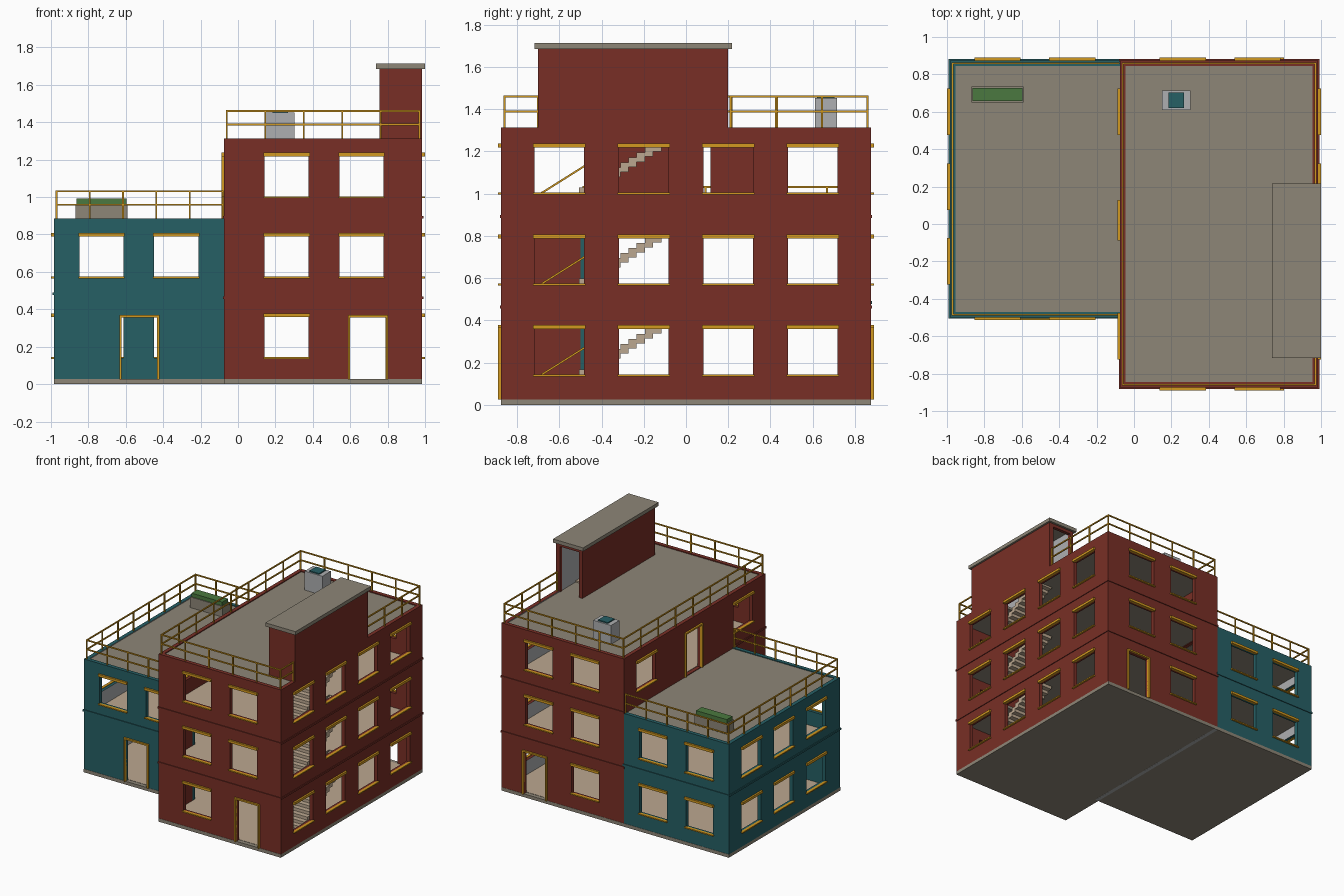
import bpy, bmesh
from mathutils import Vector

cube = bpy.data.objects.get("Cube")
if cube:
    bpy.data.objects.remove(cube)


def material(name, r, g, b):
    m = bpy.data.materials.new(name)
    m.use_nodes = True
    m.diffuse_color = (r, g, b, 1)
    m.node_tree.nodes["Principled BSDF"].inputs["Base Color"].default_value = (r, g, b, 1)
    return m


RED = material("brick red", 0.19, 0.028, 0.019)
TEAL = material("deep teal", 0.019, 0.115, 0.13)
STONE = material("roof stone", 0.27, 0.24, 0.185)
AMBER = material("amber trim", 0.65, 0.32, 0.014)
BEIGE = material("floor beige", 0.50, 0.39, 0.28)
GREY = material("light grey", 0.42, 0.43, 0.44)
GREEN = material("plant green", 0.07, 0.19, 0.05)


def place(axis, w, u, v):
    return {"x": (w, u, v), "y": (u, w, v), "z": (u, v, w)}[axis]


def finish(bm, name, *mats):
    bmesh.ops.recalc_face_normals(bm, faces=bm.faces)
    mesh = bpy.data.meshes.new(name)
    bm.to_mesh(mesh)
    bm.free()
    for m in mats:
        mesh.materials.append(m)
    obj = bpy.data.objects.new(name, mesh)
    bpy.context.collection.objects.link(obj)
    return obj


def add_box(bm, a, b):
    a, b = Vector(a), Vector(b)
    verts = bmesh.ops.create_cube(bm, size=1)["verts"]
    for v in verts:
        v.co = (a + b) / 2 + v.co * Vector(abs(c) for c in b - a)


def box(name, a, b, mat):
    bm = bmesh.new()
    add_box(bm, a, b)
    return finish(bm, name, mat)


def add_beam(bm, p, q, size=0.009):
    p, q = Vector(p), Vector(q)
    rot = (q - p).to_track_quat("Z", "Y")
    for v in bmesh.ops.create_cube(bm, size=1)["verts"]:
        c = Vector((v.co.x * size, v.co.y * size, v.co.z * ((q - p).length + size)))
        v.co = (p + q) / 2 + rot @ c


def panel(name, axis, w, u, v, holes, main, low=None, high=None):
    """Slab across an axis with rectangular holes; low and high colour its two sides."""
    us = sorted({*u, *(c for h in holes for c in h[:2])})
    vs = sorted({*v, *(c for h in holes for c in h[2:])})
    bm = bmesh.new()
    for u0, u1 in zip(us, us[1:]):
        for v0, v1 in zip(vs, vs[1:]):
            cu, cv = (u0 + u1) / 2, (v0 + v1) / 2
            if not any(h[0] < cu < h[1] and h[2] < cv < h[3] for h in holes):
                corners = ((u0, v0), (u1, v0), (u1, v1), (u0, v1))
                bm.faces.new([bm.verts.new(place(axis, w[0], *c)) for c in corners])
    bmesh.ops.remove_doubles(bm, verts=bm.verts, dist=1e-5)
    ext = bmesh.ops.extrude_face_region(bm, geom=bm.faces[:], use_keep_orig=True)["geom"]
    bmesh.ops.translate(bm, vec=place(axis, w[1] - w[0], 0, 0),
                        verts=[e for e in ext if isinstance(e, bmesh.types.BMVert)])
    bmesh.ops.recalc_face_normals(bm, faces=bm.faces)
    k = "xyz".index(axis)
    for f in bm.faces:
        f.material_index = 1 if f.normal[k] < -0.5 else 2 if f.normal[k] > 0.5 else 0
    return finish(bm, name, main, low or main, high or main)


FLOORS = (0.025, 0.455, 0.885)
T = 0.03          # wall thickness
X, XM, Y, YT = 0.985, -0.075, 0.875, -0.5
RED_TOP, TEAL_TOP = 1.312, 0.886
trim = bmesh.new()


def trim_box(axis, w, sign, u0, u1, v0, v1, out=0.014):
    add_box(trim, place(axis, w - sign * 0.008, u0, v0), place(axis, w + sign * out, u1, v1))


def window(axis, w, sign, c, f):
    a, b, lo, hi = c - 0.118, c + 0.118, f + 0.115, f + 0.336
    trim_box(axis, w, sign, a - 0.006, b + 0.006, hi - 0.003, hi + 0.016)
    trim_box(axis, w, sign, a - 0.006, b + 0.006, lo - 0.005, lo + 0.004)
    return (a, b, lo, hi)


def door(axis, w, sign, c, f):
    a, b, hi = c - 0.095, c + 0.095, f + 0.332
    for s in (a - 0.012, b):
        trim_box(axis, w, sign, s, s + 0.012, f, hi)
    trim_box(axis, w, sign, a - 0.012, b + 0.012, hi, hi + 0.012)
    return (a, b, f, hi)


# Tall block walls
RX, TX, WY = (0.26, 0.66), (-0.73, -0.33), (-0.6, -0.2, 0.2, 0.6)
for name, s in (("tall_front_wall", -1), ("tall_back_wall", 1)):
    w = s * Y
    holes = [window("y", w, s, c, f) for f in FLOORS for c in RX if (c, f) != (RX[1], FLOORS[0])]
    holes.append(door("y", w, s, 0.695, FLOORS[0]))
    panel(name, "y", (w, w - s * T), (XM, X), (0.025, RED_TOP), holes, RED)
holes = [window("x", X, 1, c, f) for f in FLOORS for c in WY]
panel("tall_right_wall", "x", (X - T, X), (T - Y, Y - T), (0.025, RED_TOP), holes, RED, low=GREY)
holes = [window("x", XM, -1, c, FLOORS[2]) for c in (-0.6, 0.6)]
holes += [door("x", XM, -1, 0.02, FLOORS[2]), (YT, Y - T, 0.025, 0.86)]
panel("tall_left_wall", "x", (XM, XM + T), (T - Y, Y - T), (0.025, RED_TOP), holes, RED)

# Low block walls
holes = [window("y", YT, -1, c, FLOORS[1]) for c in TX] + [door("y", YT, -1, -0.527, FLOORS[0])]
panel("low_front_wall", "y", (YT, YT + T), (-X, XM + T), (0.025, TEAL_TOP), holes, TEAL)
holes = [window("y", Y, 1, c, f) for f in FLOORS[:2] for c in TX]
panel("low_back_wall", "y", (Y - T, Y), (-X, XM), (0.025, TEAL_TOP), holes, TEAL)
holes = [window("x", -X, -1, c, f) for f in FLOORS[:2] for c in WY[1:]]
panel("low_left_wall", "x", (-X, T - X), (YT + T, Y - T), (0.025, TEAL_TOP), holes, TEAL, high=GREY)
finish(trim, "window_and_door_trim", AMBER)

# Foundation, floors and roofs
box("tall_foundation", (XM, -Y - 0.002, 0), (X, Y + 0.002, 0.026), STONE)
box("low_foundation", (-X, YT - 0.002, 0), (XM, Y + 0.002, 0.026), STONE)
box("foundation_joint", (XM, YT, -0.0005), (XM + T, Y, 0.005), GREY)
well = (0.79, X - T, -0.45, 0.0)
tall_u, tall_v = (XM + T, X - T), (T - Y, Y - T)
low_u, low_v = (T - X, XM + T), (YT + T, Y - T)
for i, f in enumerate(FLOORS):
    panel(f"tall_floor_{i}", "z", (f - 0.02, f + 0.003), tall_u, tall_v, [well] if i else [], STONE, high=BEIGE)
for i, f in enumerate(FLOORS[:2]):
    panel(f"low_floor_{i}", "z", (f - 0.02, f + 0.003), low_u, low_v, [], STONE, high=BEIGE)
panel("tall_roof", "z", (1.285, 1.305), tall_u, tall_v, [well], STONE)
panel("low_roof", "z", (0.858, 0.88), (T - X, XM), low_v, [], STONE)

# Storey bands
for name, mat, heights, strips in (
        ("tall_band", RED, (0.455, 0.885), ((XM, X, -Y, -Y), (XM, X, Y, Y), (X, X, -Y, Y), (XM, XM, -Y, YT))),
        ("low_band", TEAL, (0.477,), ((-X, XM, YT, YT), (-X, XM, Y, Y), (-X, -X, YT, Y)))):
    bm = bmesh.new()
    for z in heights:
        for x0, x1, y0, y1 in strips:
            add_box(bm, (x0 - 0.006, y0 - 0.006, z), (x1 + 0.006, y1 + 0.006, z + 0.014))
    finish(bm, name, mat)

# Stairs with handrails
N, Y0, Y1, RISE = 18, -0.70, 0.0, 0.43
run, step = (Y1 - Y0) / N, RISE / N
for i, f in enumerate(FLOORS):
    bm, rail = bmesh.new(), bmesh.new()
    for k in range(N):
        top = f + (k + 1) * step
        add_box(bm, (0.80, Y0 + k * run, max(f, top - 0.045)), (X - T, Y0 + (k + 1) * run, top))
    finish(bm, f"stair_flight_{i}", BEIGE)
    start, end = Vector((0.793, Y0 + 0.02, f)), Vector((0.793, Y1 - 0.06, f + RISE - 0.04))
    up = Vector((0, 0, 0.12))
    add_beam(rail, start + up, end + up)
    for p in (start, end):
        add_beam(rail, p, p + up)
    finish(rail, f"stair_handrail_{i}", AMBER)

# Stair house on the roof
SX, S0, S1, SZ = 0.757, -0.70, 0.20, 1.69
base = RED_TOP - 0.01
panel("stair_house_right", "x", (X - T, X), (S0, S1), (base, SZ), [], RED, low=GREY)
panel("stair_house_left", "x", (SX, SX + 0.025), (S0, S1), (base, SZ), [], RED, high=GREY)
panel("stair_house_front", "y", (S0, S0 + 0.025), (SX + 0.025, X - T), (base, SZ), [], RED, high=GREY)
panel("stair_house_back", "y", (S1 - 0.025, S1), (SX + 0.025, X - T), (base, SZ),
      [(SX + 0.03, X - T - 0.005, base, SZ - 0.03)], RED, low=GREY)
box("stair_house_roof", (SX - 0.018, S0 - 0.017, 1.685), (1.0, S1 + 0.017, 1.713), STONE)


def railing(name, z, runs):
    bm = bmesh.new()
    for p, q, n in runs:
        p, q = Vector((*p, z)), Vector((*q, z))
        for h in (0.076, 0.148):
            up = Vector((0, 0, h))
            add_beam(bm, p + up, q + up)
        for i in range(n + 1):
            c = p.lerp(q, i / n)
            add_beam(bm, c, c + up)
    finish(bm, name, AMBER)


# Roof railings
l, r, e = XM + 0.015, X - 0.015, Y - 0.015
railing("tall_roof_railing", RED_TOP, [((l, -e), (r, -e), 5), ((l, e), (r, e), 5), ((l, -e), (l, e), 8),
                                       ((r, -e), (r, S0), 1), ((r, S1 + 0.01), (r, e), 3)])
l, s = 0.015 - X, YT + 0.015
railing("low_roof_railing", TEAL_TOP - 0.003, [((l, s), (XM - 0.006, s), 5), ((l, e), (XM - 0.006, e), 5),
                                               ((l, s), (l, e), 7)])

# Rooftop tank and planter
box("tank", (0.15, 0.61, 1.3), (0.303, 0.715, 1.453), GREY)
box("tank_lid", (0.185, 0.62, 1.45), (0.268, 0.703, 1.462), TEAL)
box("planter_box", (-0.87, 0.65, 0.875), (-0.59, 0.735, 0.963), STONE)
box("planter_hedge", (-0.863, 0.657, 0.96), (-0.597, 0.728, 0.992), GREEN)
